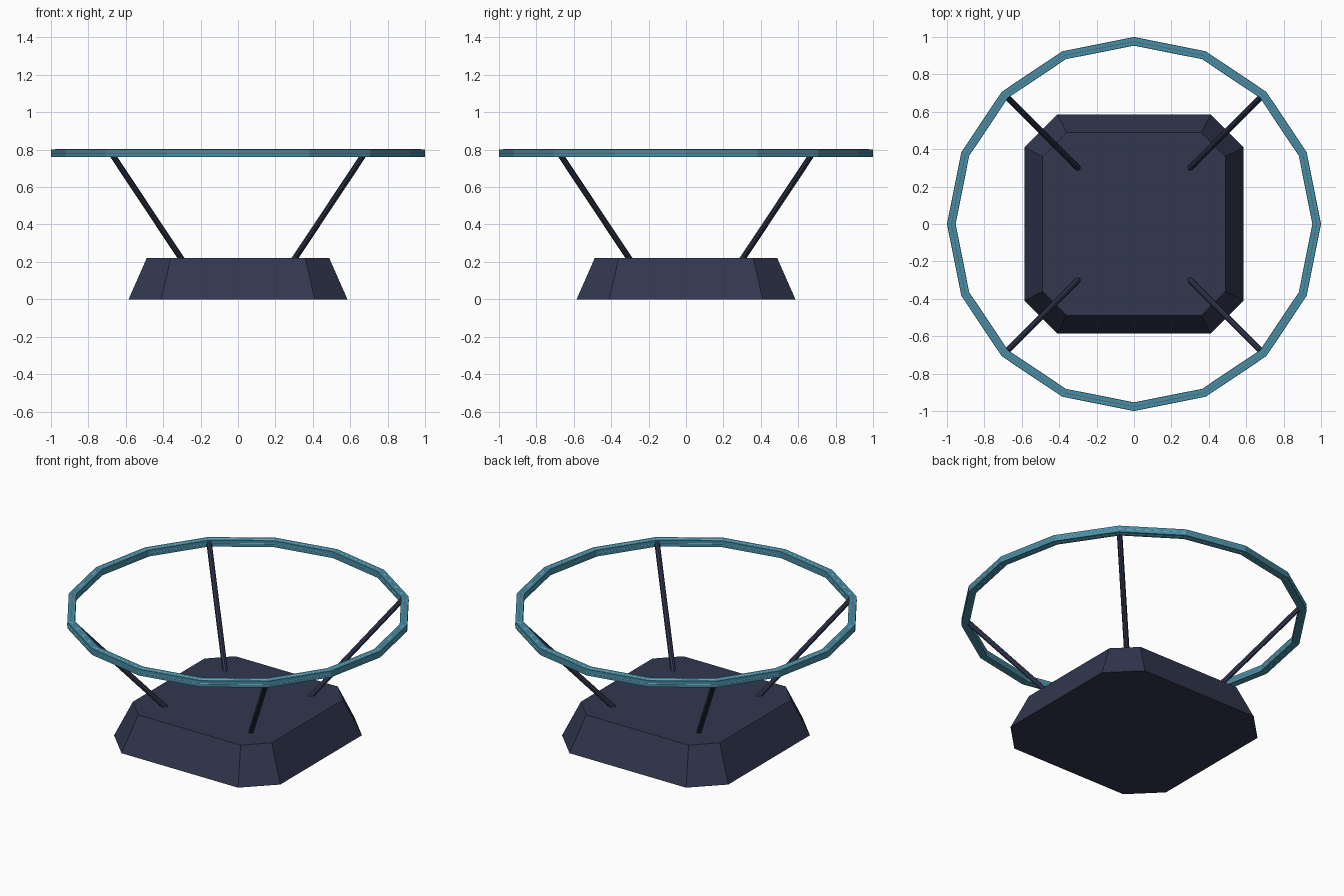
import bpy, bmesh, math
from mathutils import Vector

if "Cube" in bpy.data.objects:
    bpy.data.objects.remove(bpy.data.objects["Cube"])


def material(name, rgb):
    # sRGB 0-255 to linear
    m = bpy.data.materials.new(name)
    lin = [((c / 255 + 0.055) / 1.055) ** 2.4 for c in rgb]
    m.diffuse_color = (*lin, 1)
    m.use_nodes = True
    m.node_tree.nodes["Principled BSDF"].inputs["Base Color"].default_value = m.diffuse_color
    return m


NAVY = material("dark navy", (49, 55, 79))
TEAL = material("teal", (68, 143, 167))
PALE = material("pale blue grey", (170, 190, 210))


def finish(name, bm, mat):
    bmesh.ops.recalc_face_normals(bm, faces=bm.faces)
    me = bpy.data.meshes.new(name)
    bm.to_mesh(me)
    bm.free()
    me.materials.append(mat)
    ob = bpy.data.objects.new(name, me)
    bpy.context.collection.objects.link(ob)
    return ob


def ring(name, major, profile, z, mat, segments=16):
    # sweep a closed (radial, vertical) profile around the z axis
    bm = bmesh.new()
    loops = []
    for i in range(segments):
        a = math.tau * i / segments
        loops.append([bm.verts.new(((major + r) * math.cos(a), (major + r) * math.sin(a), z + h))
                      for r, h in profile])
    n = len(profile)
    for i in range(segments):
        p, q = loops[i], loops[(i + 1) % segments]
        for j in range(n):
            k = (j + 1) % n
            bm.faces.new((p[j], q[j], q[k], p[k]))
    return finish(name, bm, mat)


# Base: tapered block with chamfered corners
def octagon(bm, half, cut, z):
    pts = [(half, -cut), (half, cut), (cut, half), (-cut, half),
           (-half, cut), (-half, -cut), (-cut, -half), (cut, -half)]
    return [bm.verts.new((x, y, z)) for x, y in pts]


bm = bmesh.new()
low = octagon(bm, 0.585, 0.41, 0)
high = octagon(bm, 0.488, 0.36, 0.22)
bm.faces.new(low[::-1])
bm.faces.new(high)
for i in range(8):
    j = (i + 1) % 8
    bm.faces.new((low[i], low[j], high[j], high[i]))
finish("base", bm, NAVY)

# Four struts leaning outwards to the ring
for sx in (-1, 1):
    for sy in (-1, 1):
        a = Vector((0.295 * sx, 0.295 * sy, 0.205))
        b = Vector((0.68 * sx, 0.68 * sy, 0.785))
        d = b - a
        bm = bmesh.new()
        bmesh.ops.create_cone(bm, cap_ends=True, segments=8, radius1=0.016,
                              radius2=0.016, depth=d.length)
        ob = finish("strut", bm, NAVY)
        ob.location = (a + b) / 2
        ob.rotation_mode = 'QUATERNION'
        ob.rotation_quaternion = d.to_track_quat('Z', 'Y')

# Rim with a square section, and a core tube that just shows along its faces
w, h = 0.0222, 0.02
ring("rim", 0.9767, [(-w, -h), (w, -h), (w, h), (-w, h)], 0.782, TEAL)
poke = 0.001
ring("rim_core", 0.9767, [((w + poke) * math.cos(math.tau * k / 8),
                           (h + poke) * math.sin(math.tau * k / 8))
                          for k in range(8)], 0.782, PALE)
